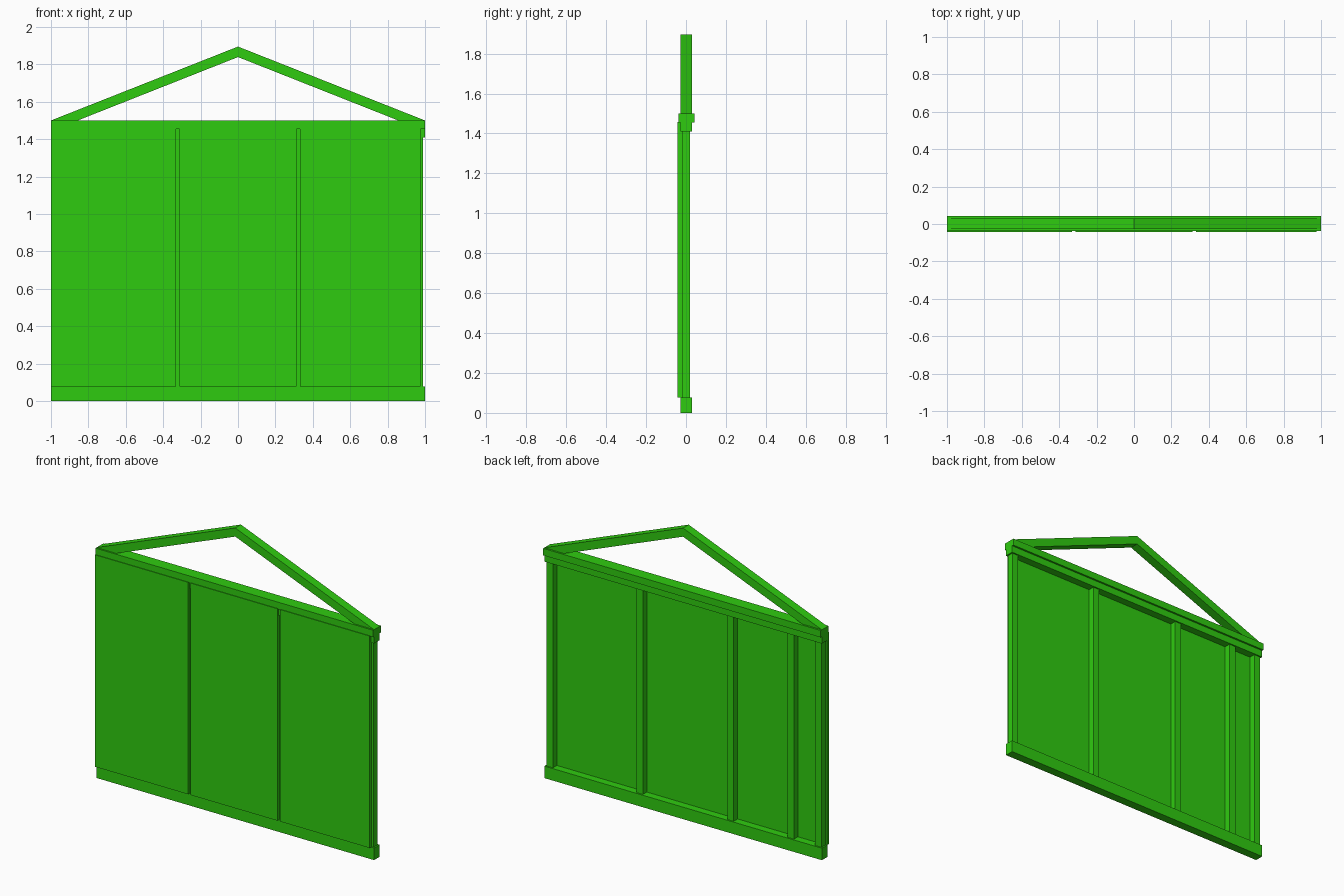
import bpy
import bmesh

cube = bpy.data.objects.get("Cube")
if cube:
    bpy.data.objects.remove(cube, do_unlink=True)

# Single green paint
green = bpy.data.materials.new("bright_green")
green.use_nodes = True
color = (0.028, 0.6, 0.005, 1)
green.diffuse_color = color
green.node_tree.nodes["Principled BSDF"].inputs["Base Color"].default_value = color


def prism(name, profile, y0, y1):
    """Extrude an x-z outline from y0 to y1."""
    bm = bmesh.new()
    face = bm.faces.new([bm.verts.new((x, y0, z)) for x, z in profile])
    grown = bmesh.ops.extrude_face_region(bm, geom=[face])["geom"]
    verts = [v for v in grown if isinstance(v, bmesh.types.BMVert)]
    bmesh.ops.translate(bm, verts=verts, vec=(0, y1 - y0, 0))
    bmesh.ops.recalc_face_normals(bm, faces=bm.faces)
    mesh = bpy.data.meshes.new(name)
    bm.to_mesh(mesh)
    bm.free()
    mesh.materials.append(green)
    obj = bpy.data.objects.new(name, mesh)
    bpy.context.collection.objects.link(obj)
    return obj


def board(name, x0, x1, y0, y1, z0, z1):
    return prism(name, [(x0, z0), (x1, z0), (x1, z1), (x0, z1)], y0, y1)


SILL, PLATE, CAP, TOP = 0.078, 1.41, 1.455, 1.5
BACK, FRONT = 0.03, -0.028

# Horizontal framing
board("bottom_beam", -1, 1, FRONT, BACK, 0, SILL)
board("lower_top_beam", -1, 1, FRONT, BACK, PLATE, CAP)
board("upper_top_beam", -1, 1, -0.038, 0.042, CAP, TOP)

# Upright studs, one extra beside the right-hand end
for i, x in enumerate((-0.967, -0.769, -0.335, 0.319, 0.967)):
    board(f"stud_{i + 1}", x - 0.023, x + 0.023, -0.02, 0.021, SILL, PLATE)

# Front cladding panels with narrow gaps
for i, (x0, x1) in enumerate(((-1, -0.331), (-0.314, 0.313), (0.331, 0.977))):
    board(f"panel_{i + 1}", x0, x1, -0.042, -0.02, SILL, CAP + 0.003)

# Gable rafters meeting at the ridge
for name, s in (("left_rafter", 1), ("right_rafter", -1)):
    prism(name, [(s, TOP), (0, 1.895), (0, 1.839), (s * 0.857, TOP)], FRONT, BACK)
